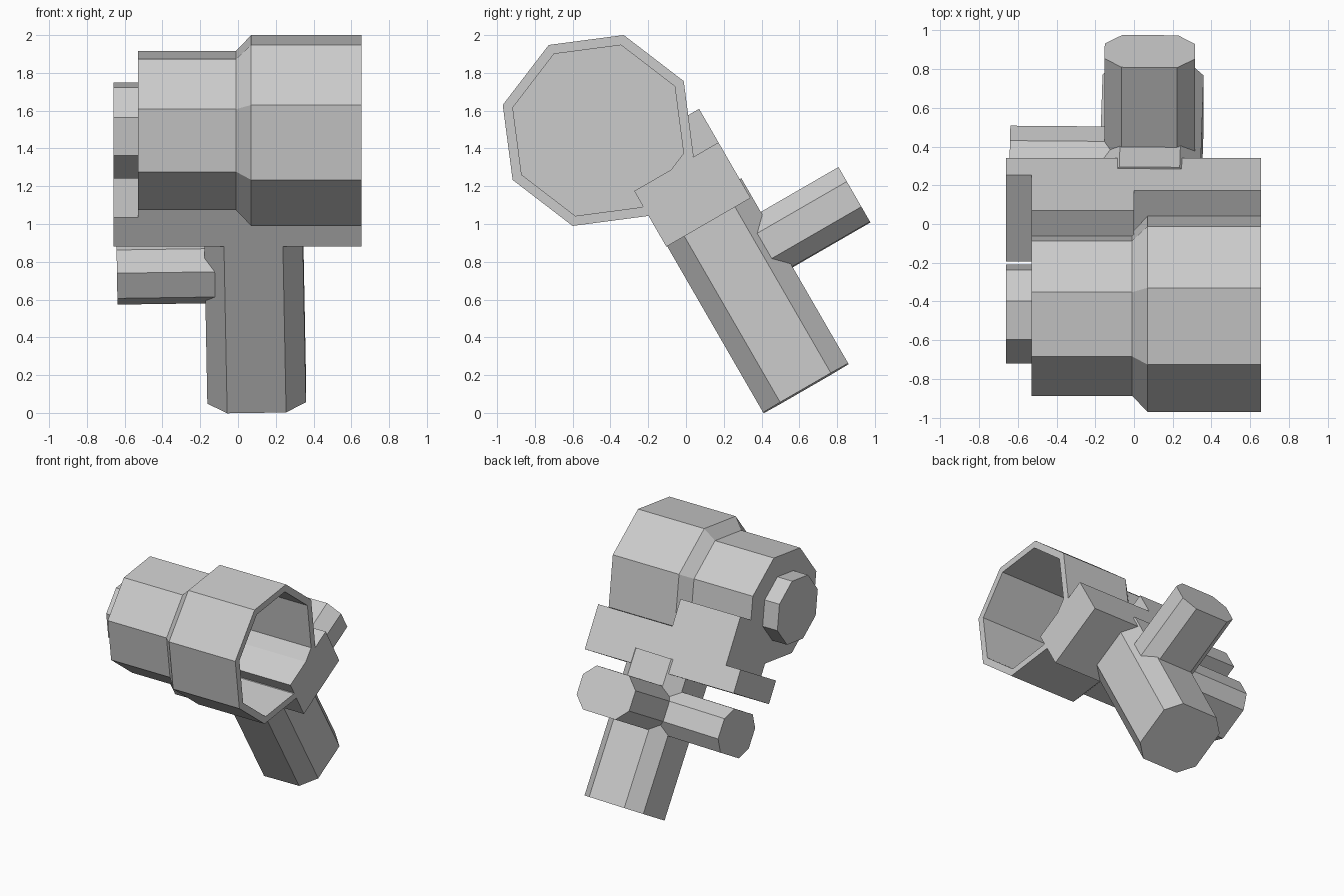
import bpy, bmesh, math
from mathutils import Matrix, Vector

if "Cube" in bpy.data.objects:
    bpy.data.objects.remove(bpy.data.objects["Cube"])

# Tilted working frame: x along the barrel, u down the grip, v out the back
S, C = math.sin(math.radians(30)), math.cos(math.radians(30))
FRAME = Matrix(((1, 0, 0, 0), (0, S, C, -0.465), (0, -C, S, 1.495), (0, 0, 0, 1)))

grey = bpy.data.materials.new("plain grey")
grey.diffuse_color = (0.6, 0.6, 0.6, 1)
grey.use_nodes = True
grey.node_tree.nodes["Principled BSDF"].inputs["Base Color"].default_value = grey.diffuse_color

# Slight lean of the handle parts in the x-u plane
PIVOT = Vector((0.085, 0.97, 0))
LEAN = Matrix.Translation(PIVOT) @ Matrix.Rotation(math.radians(-0.95), 4, 'Z') @ Matrix.Translation(-PIVOT)


def add_part(name, rings, matrix=FRAME):
    """Skin a row of equal-sized rings and cap both ends."""
    bm = bmesh.new()
    loops = [[bm.verts.new(p) for p in ring] for ring in rings]
    n = len(loops[0])
    for a, b in zip(loops, loops[1:]):
        for i in range(n):
            j = (i + 1) % n
            bm.faces.new((a[i], a[j], b[j], b[i]))
    bm.faces.new(loops[0])
    bm.faces.new(loops[-1])
    bm.transform(matrix)
    bmesh.ops.recalc_face_normals(bm, faces=bm.faces)
    mesh = bpy.data.meshes.new(name)
    bm.to_mesh(mesh)
    bm.free()
    mesh.materials.append(grey)
    obj = bpy.data.objects.new(name, mesh)
    bpy.context.collection.objects.link(obj)
    return obj


def octagon(x, r):
    return [(x, r * math.cos(k * math.pi / 4), r * math.sin(k * math.pi / 4)) for k in range(8)]


def box(name, x, u, v):
    add_part(name, [[(px, u[0], v[0]), (px, u[1], v[0]), (px, u[1], v[1]), (px, u[0], v[1])] for px in x])


def chamfered(name, axis, span, a, b, c):
    """Bar along an axis with a chamfered rectangular section."""
    (a0, a1), (b0, b1) = a, b
    section = [(a0 + c, b0), (a1 - c, b0), (a1, b0 + c), (a1, b1 - c),
               (a1 - c, b1), (a0 + c, b1), (a0, b1 - c), (a0, b0 + c)]
    rings = []
    for t in span:
        ring = []
        for p, q in section:
            co = [p, q]
            co.insert(axis, t)
            ring.append(co)
        rings.append(ring)
    add_part(name, rings, FRAME @ LEAN)


# Stepped barrel with an open, hollow end
add_part("barrel", [octagon(x, r) for x, r in (
    (-0.53, 0.437), (-0.01, 0.437), (0.07, 0.523), (0.655, 0.523), (0.655, 0.468), (0.07, 0.468))])
add_part("end_knob", [octagon(-0.66, 0.264), octagon(-0.5, 0.264)])

# Body under the barrel
box("body_block", (-0.53, 0.655), (0.373, 0.713), (0.005, 0.52))
box("body_raised_step", (-0.53, 0.0), (0.168, 0.42), (0.05, 0.52))
box("body_end_tab", (-0.66, -0.5), (0.535, 0.713), (0.005, 0.52))

# Grip with a rear stub and a side bar
chamfered("grip", 1, (0.6, 1.732), (-0.175, 0.347), (0.01, 0.53), 0.105)
chamfered("rear_stub", 2, (0.3, 1.005), (-0.152, 0.315), (0.806, 1.14), 0.09)
chamfered("side_bar", 0, (-0.64, 0.0), (0.806, 1.14), (0.062, 0.51), 0.09)
